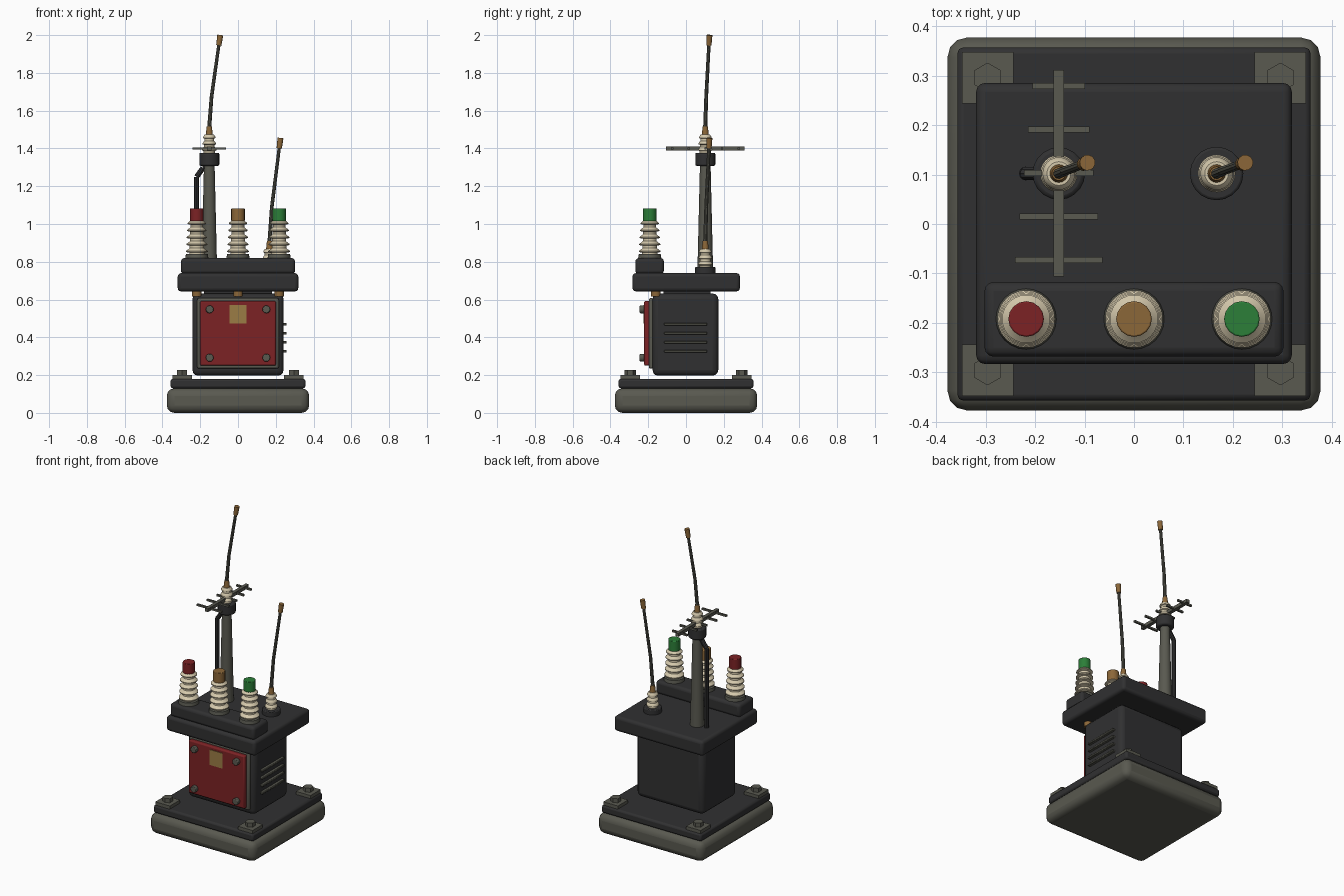
import bpy, math
from mathutils import Vector

if "Cube" in bpy.data.objects:
    bpy.data.objects.remove(bpy.data.objects["Cube"])


def material(name, r, g, b):
    m = bpy.data.materials.new(name)
    m.use_nodes = True
    m.diffuse_color = (r, g, b, 1)
    bsdf = next(n for n in m.node_tree.nodes if n.type == "BSDF_PRINCIPLED")
    bsdf.inputs["Base Color"].default_value = (r, g, b, 1)
    bsdf.inputs["Roughness"].default_value = 0.6
    return m


dark = material("charcoal", 0.03, 0.03, 0.031)
steel = material("grey steel", 0.1, 0.1, 0.08)
cream = material("cream ceramic", 0.66, 0.58, 0.41)
red = material("red paint", 0.2, 0.016, 0.018)
green = material("green paint", 0.025, 0.21, 0.04)
copper = material("copper", 0.26, 0.135, 0.04)
brass = material("brass plate", 0.33, 0.2, 0.06)


def finish(name, mat, bevel=0, segments=3):
    ob = bpy.context.object
    ob.name = name
    ob.data.materials.append(mat)
    if bevel:
        mod = ob.modifiers.new("Bevel", "BEVEL")
        mod.width = bevel
        mod.segments = segments
        mod.limit_method = "ANGLE"
    bpy.ops.object.shade_smooth_by_angle(angle=math.radians(35))
    return ob


def box(name, mat, x, y, z, bevel=0, segments=3):
    """Box from (low, high) ranges on each axis."""
    mid = [(a + b) / 2 for a, b in (x, y, z)]
    bpy.ops.mesh.primitive_cube_add(size=1, location=mid)
    ob = bpy.context.object
    for v in ob.data.vertices:
        v.co = Vector(c * (b - a) for c, (a, b) in zip(v.co, (x, y, z)))
    return finish(name, mat, bevel, segments)


def rod(name, mat, start, end, r1, r2=None, sides=16, bevel=0):
    """Cylinder or cone between two points."""
    a, b = Vector(start), Vector(end)
    bpy.ops.mesh.primitive_cone_add(
        vertices=sides, radius1=r1, radius2=r1 if r2 is None else r2,
        depth=(b - a).length, location=(a + b) / 2)
    bpy.context.object.rotation_euler = (b - a).to_track_quat("Z", "Y").to_euler()
    return finish(name, mat, bevel, 2)


def lathe(name, mat, x, y, profile, sides=24):
    """Revolve (radius, height) points around a vertical axis."""
    verts, faces, n = [], [], len(profile)
    for i in range(sides):
        t = math.tau * i / sides
        verts += [(r * math.cos(t), r * math.sin(t), z) for r, z in profile]
        j = (i + 1) % sides
        faces += [(i * n + k, j * n + k, j * n + k + 1, i * n + k + 1) for k in range(n - 1)]
    faces.append([i * n + n - 1 for i in range(sides)])
    faces.append([i * n for i in reversed(range(sides))])
    mesh = bpy.data.meshes.new(name)
    mesh.from_pydata(verts, [], faces)
    ob = bpy.data.objects.new(name, mesh)
    bpy.context.collection.objects.link(ob)
    bpy.ops.object.select_all(action="DESELECT")
    ob.select_set(True)
    bpy.context.view_layer.objects.active = ob
    ob.location = (x, y, 0)
    return finish(name, mat)


def insulator(name, x, y, low, high, sheds, core, rim):
    """Ribbed ceramic post whose sheds shrink slightly upward."""
    step = (high - low) / sheds
    points = []
    for i in range(sheds):
        z, f = low + i * step, 1 - 0.2 * i / sheds
        points += [(core * f, z), (core * f, z + step * 0.35), (rim * f, z + step * 0.45),
                   (rim * f, z + step * 0.6), (core * f, z + step * 0.95)]
    points.append((core * 0.8, high))
    lathe(name, cream, x, y, points)


# Foot, plinth and anchor bolts
box("base_pad", steel, (-0.377, 0.377), (-0.377, 0.377), (0, 0.13), 0.04)
box("plinth", dark, (-0.357, 0.357), (-0.357, 0.357), (0.13, 0.18), 0.012, 2)
for sx in (-1, 1):
    for sy in (-1, 1):
        cx, cy = 0.296 * sx, 0.296 * sy
        box("anchor_plate", steel, (cx - 0.052, cx + 0.052), (cy - 0.052, cy + 0.052), (0.175, 0.2))
        bolt = rod("anchor_bolt", steel, (cx, cy, 0.2), (cx, cy, 0.226), 0.03, sides=6)
        bolt.rotation_euler.z += math.pi / 6 if abs(bolt.data.vertices[0].co.x) > 0.01 else 0

# Cabinet, door and side louvres
box("cabinet", dark, (-0.241, 0.241), (-0.177, 0.171), (0.197, 0.632), 0.03)
box("door_frame", steel, (-0.216, 0.216), (-0.197, -0.17), (0.234, 0.608), 0.01, 2)
box("door_panel", red, (-0.201, 0.201), (-0.222, -0.19), (0.25, 0.592), 0.008, 2)
box("door_label", brass, (-0.046, 0.046), (-0.226, -0.219), (0.473, 0.572))
for sx in (-1, 1):
    for z in (0.292, 0.548):
        rod("door_bolt", steel, (0.15 * sx, -0.22, z), (0.15 * sx, -0.245, z), 0.021, sides=12, bevel=0.004)
for i in range(4):
    z = 0.326 + 0.048 * i
    box("louvre", steel, (0.235, 0.258), (-0.116, 0.112), (z - 0.007, z + 0.007), 0.003, 1)

# Lid and terminal block
box("lid", dark, (-0.319, 0.319), (-0.283, 0.285), (0.643, 0.74), 0.018)
box("terminal_block", dark, (-0.302, 0.302), (-0.268, -0.117), (0.735, 0.82), 0.018)
box("lid_neck", dark, (-0.18, 0.18), (-0.12, 0.13), (0.62, 0.66))

# Three terminals with coloured caps
for x, cap in ((-0.218, red), (0, copper), (0.218, green)):
    rod("terminal_collar", steel, (x, -0.192, 0.815), (x, -0.192, 0.84), 0.062, 0.058, 24)
    insulator("terminal_insulator", x, -0.192, 0.835, 1.02, 5, 0.04, 0.058)
    rod("terminal_cap", cap, (x, -0.192, 1.015), (x, -0.192, 1.083), 0.036, bevel=0.003)
    rod("terminal_stud", copper, (x, -0.16, 0.615), (x, -0.16, 0.65), 0.025)


def whip(x, y, z, length):
    """Insulated aerial with a bent rod and a copper tip."""
    insulator("aerial_insulator", x, y, z, z + 0.098, 3, 0.03, 0.038)
    foot = Vector((x, y, z + 0.14))
    bend = foot + Vector((0.012, 0.005, 0.33 * length))
    top = Vector((x + 0.058, y + 0.022, foot.z + length))
    tip = top + (bend - top).normalized() * 0.055
    rod("aerial_ferrule", copper, (x, y, z + 0.09), foot, 0.019, 0.014)
    rod("aerial_lower", steel, foot, bend, 0.011, 0.01, 10)
    rod("aerial_upper", steel, bend, tip, 0.01, 0.009, 10)
    rod("aerial_tip", copper, tip, top, 0.014, 0.016, 12)


# Mast with feed cable and tall aerial
MX, MY = -0.152, 0.102
rod("mast", steel, (MX, MY, 0.735), (MX, MY, 1.32), 0.042, 0.028, 20)
rod("mast_head", dark, (MX, MY, 1.308), (MX, MY, 1.377), 0.053, sides=20, bevel=0.008)
cable = [(-0.219, MY, 0.735), (-0.219, MY, 1.25), (-0.185, MY, 1.297), (MX, MY, 1.31)]
for a, b in zip(cable, cable[1:]):
    rod("feed_cable", dark, a, b, 0.014, sides=10)
whip(MX, MY, 1.375, 0.485)

# Directional array on the mast head
box("array_boom", steel, (MX - 0.011, MX + 0.011), (-0.106, 0.311), (1.39, 1.411))
for i in range(5):
    y, half = 0.279 - 0.088 * i, 0.053 + 0.0088 * i
    box("array_element", steel, (MX - half, MX + half), (y - 0.006, y + 0.006), (1.394, 1.406))

# Short aerial on the lid
rod("aerial_socket", dark, (0.167, MY, 0.735), (0.167, MY, 0.772), 0.054, sides=20, bevel=0.005)
whip(0.167, MY, 0.77, 0.545)
